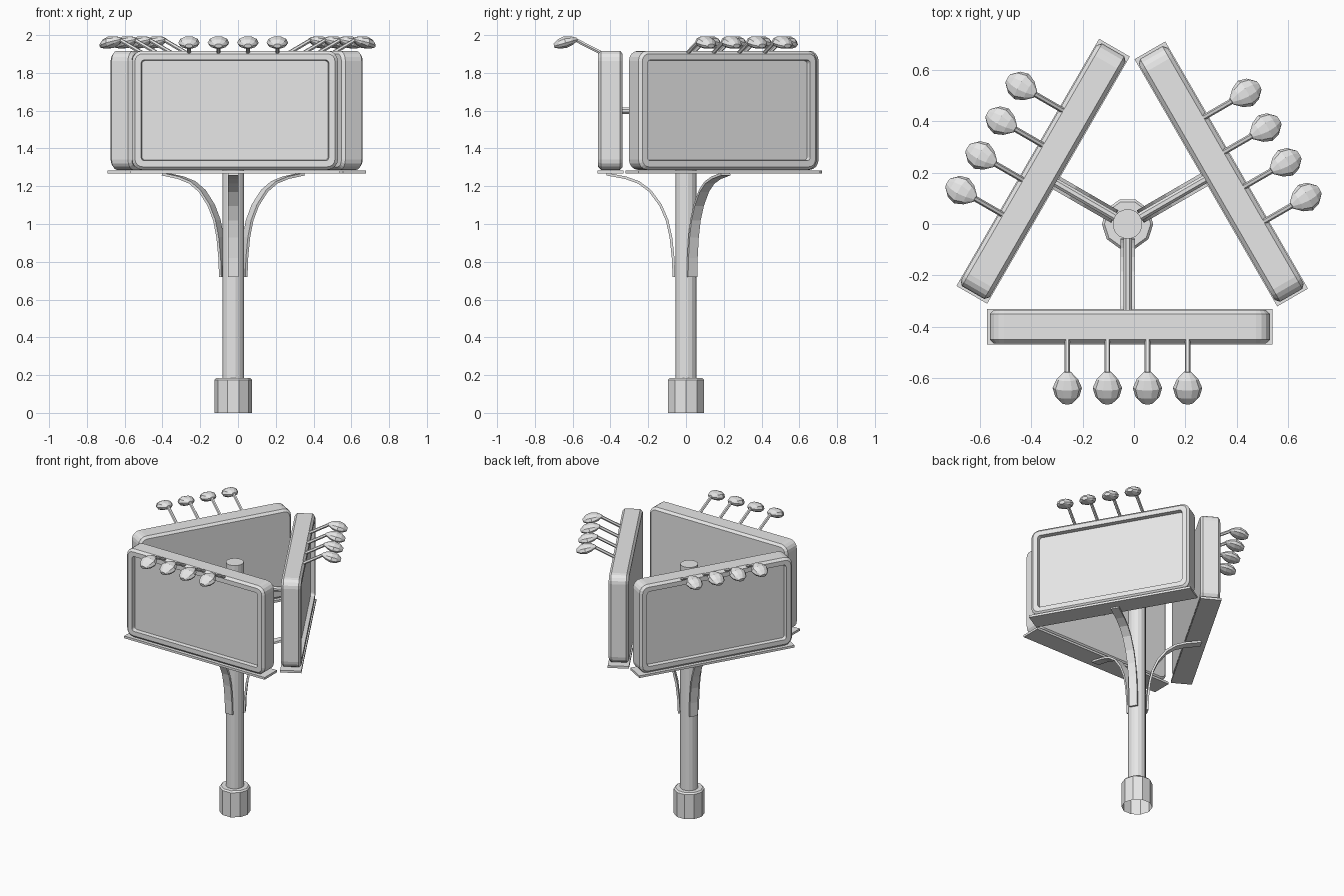
import bpy, bmesh, math
from mathutils import Matrix, Vector

cube = bpy.data.objects.get("Cube")
if cube:
    bpy.data.objects.remove(cube, do_unlink=True)

grey = bpy.data.materials.new("plain_grey")
grey.use_nodes = True
grey.diffuse_color = (0.8, 0.8, 0.8, 1)
grey.node_tree.nodes["Principled BSDF"].inputs["Base Color"].default_value = (0.8, 0.8, 0.8, 1)

POLE = Vector((-0.025, 0, 0))
RING = Vector((-0.01, 0, 0))


def finish(bm, name, matrix=Matrix()):
    bmesh.ops.recalc_face_normals(bm, faces=bm.faces)
    bm.transform(matrix)
    mesh = bpy.data.meshes.new(name)
    bm.to_mesh(mesh)
    bm.free()
    mesh.materials.append(grey)
    obj = bpy.data.objects.new(name, mesh)
    bpy.context.collection.objects.link(obj)
    return obj


def loft(rings, cap_start=True, cap_end=True):
    """Skin a list of equal-length closed rings."""
    bm = bmesh.new()
    loops = [[bm.verts.new(p) for p in ring] for ring in rings]
    n = len(loops[0])
    for a, b in zip(loops, loops[1:]):
        for i in range(n):
            j = (i + 1) % n
            bm.faces.new((a[i], a[j], b[j], b[i]))
    if cap_start:
        bm.faces.new(loops[0][::-1])
    if cap_end:
        bm.faces.new(loops[-1])
    return bm


def circle(r, z, n):
    return [Vector((r * math.sin(math.tau * (i + 0.5) / n),
                    r * math.cos(math.tau * (i + 0.5) / n), z)) for i in range(n)]


def rod(name, start, end, r, n, matrix):
    start, end = Vector(start), Vector(end)
    axis = end - start
    place = Matrix.Translation(start) @ axis.to_track_quat('Z', 'Y').to_matrix().to_4x4()
    return finish(loft([circle(r, 0, n), circle(r, axis.length, n)]), name, matrix @ place)


def rounded_rect(inset, y):
    """Upright rounded rectangle used for the sign case."""
    w, h, r = 0.545 - inset, 0.315 - inset, max(0.055 - inset, 0.018)
    pts = []
    for k, (sx, sz) in enumerate(((1, 1), (-1, 1), (-1, -1), (1, -1))):
        for s in range(5):
            a = math.pi / 2 * (k + s / 4)
            pts.append(Vector((sx * (w - r) + r * math.cos(a), y,
                               1.602 + sz * (h - r) + r * math.sin(a))))
    return pts


def sign_case(name, matrix):
    steps = ((0.016, -0.335), (0, -0.35), (0, -0.45), (0.016, -0.465),
             (0.048, -0.465), (0.052, -0.438))
    return finish(loft([rounded_rect(i, y) for i, y in steps]), name, matrix)


def ledge(name, matrix):
    bm = bmesh.new()
    bmesh.ops.create_cube(bm, size=1)
    place = Matrix.Translation((0, -0.4, 1.276)) @ Matrix.Diagonal((1.11, 0.138, 0.016, 1))
    return finish(bm, name, matrix @ place)


def lamp_head(name, matrix):
    # Flattened pear shape along the arm direction, tilted downwards
    rings = []
    for t, r in ((0, 0.014), (0.03, 0.042), (0.065, 0.057), (0.1, 0.047), (0.128, 0.02)):
        ring = circle(r, t, 10)
        for p in ring:
            p.y *= 0.65 if p.y > 0 else 0.5
        rings.append(ring)
    tilt = Matrix.Rotation(math.radians(90 + 16), 4, 'X')
    place = Matrix.Translation((0, -0.575, 1.977)) @ tilt @ Matrix.Diagonal((1, 1, 1, 1))
    # The ring's +y side becomes the upper side after the quarter turn
    return finish(loft(rings), name, matrix @ place)


def curved_bracket(name, matrix):
    path = ((0.064, 0.72), (0.068, 0.82), (0.08, 0.93), (0.1, 1.02), (0.135, 1.1),
            (0.19, 1.175), (0.25, 1.22), (0.32, 1.245), (0.42, 1.264))
    bm = bmesh.new()
    rows = [[bm.verts.new((x, -r, z)) for x in (-0.028, 0.028)] for r, z in path]
    for a, b in zip(rows, rows[1:]):
        bm.faces.new((a[0], a[1], b[1], b[0]))
    obj = finish(bm, name, matrix)
    mod = obj.modifiers.new("thickness", 'SOLIDIFY')
    mod.thickness = 0.014
    mod.offset = 0
    return obj


# Base collar, open underneath, and central pole
finish(loft([circle(0.1, 0, 10), circle(0.1, 0.175, 10), circle(0.09, 0.185, 10)],
            cap_start=False), "base_collar", Matrix.Translation(POLE))
finish(loft([circle(0.058, 0.17, 16), circle(0.058, 1.78, 16)]),
       "pole", Matrix.Translation(POLE))

# Three signs around the pole, each with ledge, lamps, strut and bracket
for k, side in enumerate(("front", "left", "right")):
    turn = Matrix.Rotation(math.radians(120 * k), 4, 'Z')
    around_ring = Matrix.Translation(RING) @ turn
    around_pole = Matrix.Translation(POLE) @ turn
    shifted = around_ring @ Matrix.Translation((-0.006, 0, 0))
    sign_case(side + "_sign_case", shifted)
    ledge(side + "_ledge", shifted)
    reach = (0.34, 0.36, 0.335)[k]
    rod(side + "_strut", (0, -0.04, 1.6), (0, -reach, 1.6), 0.018, 8, around_pole)
    curved_bracket(side + "_bracket", around_pole)
    for i in range(4):
        spot = around_ring @ Matrix.Translation((-0.0155 + (i - 1.5) * 0.156, 0, 0))
        rod(f"{side}_lamp_arm_{i + 1}", (0, -0.447, 1.905), (0, -0.585, 1.975), 0.011, 6, spot)
        lamp_head(f"{side}_lamp_head_{i + 1}", spot)
